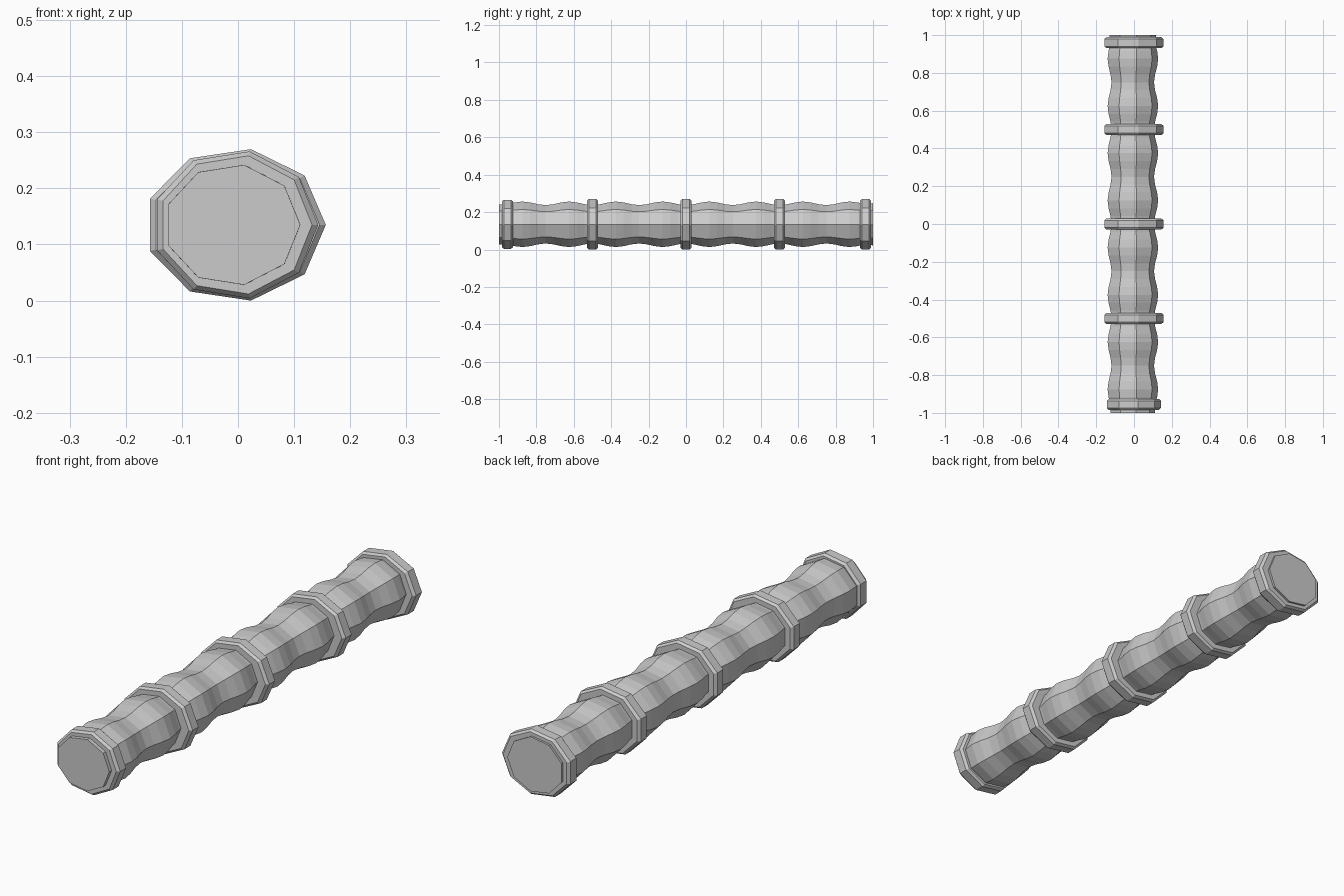
import bpy, bmesh, math

if "Cube" in bpy.data.objects:
    bpy.data.objects.remove(bpy.data.objects["Cube"])

SIDES = 9
CENTRE_Z = 0.138

mat = bpy.data.materials.new("plain grey")
mat.diffuse_color = (0.6, 0.6, 0.6, 1)
mat.use_nodes = True
mat.node_tree.nodes["Principled BSDF"].inputs["Base Color"].default_value = mat.diffuse_color


def lathe(name, profile, cx):
    """Nine-sided, slightly flattened solid along y from (y, radius x, radius z) stations."""
    bm = bmesh.new()
    loops = []
    for y, rx, rz in profile:
        loops.append([bm.verts.new((cx + rx * math.cos(math.tau * i / SIDES), y,
                                    CENTRE_Z + rz * math.sin(math.tau * i / SIDES)))
                      for i in range(SIDES)])
    for a, b in zip(loops, loops[1:]):
        for i in range(SIDES):
            j = (i + 1) % SIDES
            bm.faces.new((a[i], a[j], b[j], b[i]))
    bm.faces.new(loops[0])
    bm.faces.new(loops[-1])
    bmesh.ops.recalc_face_normals(bm, faces=bm.faces)
    mesh = bpy.data.meshes.new(name)
    bm.to_mesh(mesh)
    bm.free()
    mesh.materials.append(mat)
    obj = bpy.data.objects.new(name, mesh)
    bpy.context.collection.objects.link(obj)
    return obj


# wavy shaft: two swellings between each pair of bands
profile = []
for k in range(49):
    y = -1 + k / 24
    r = 0.127 - 0.011 * math.cos(math.tau * y / 0.25)
    if k == 0:
        r = 0.121
    if k == 48:
        r = 0.128
    profile.append((y, r, r * 0.88 + 0.002))
lathe("shaft", profile, -0.010)

# raised bands with bevelled edges
for n, (y, r) in enumerate([(-0.955, 0.148), (-0.5, 0.1615), (0, 0.1615),
                            (0.5, 0.1615), (0.96, 0.1615)]):
    rz = 0.137 if r > 0.15 else 0.133
    lathe(f"band_{n + 1}", [(y - 0.029, r - 0.011, rz - 0.008), (y - 0.019, r, rz),
                            (y + 0.019, r, rz), (y + 0.029, r - 0.011, rz - 0.008)],
          -0.005)

# settle exactly on the ground
bpy.context.view_layer.update()
low = min((o.matrix_world @ v.co).z for o in bpy.data.objects for v in o.data.vertices)
for o in bpy.data.objects:
    o.location.z -= low
